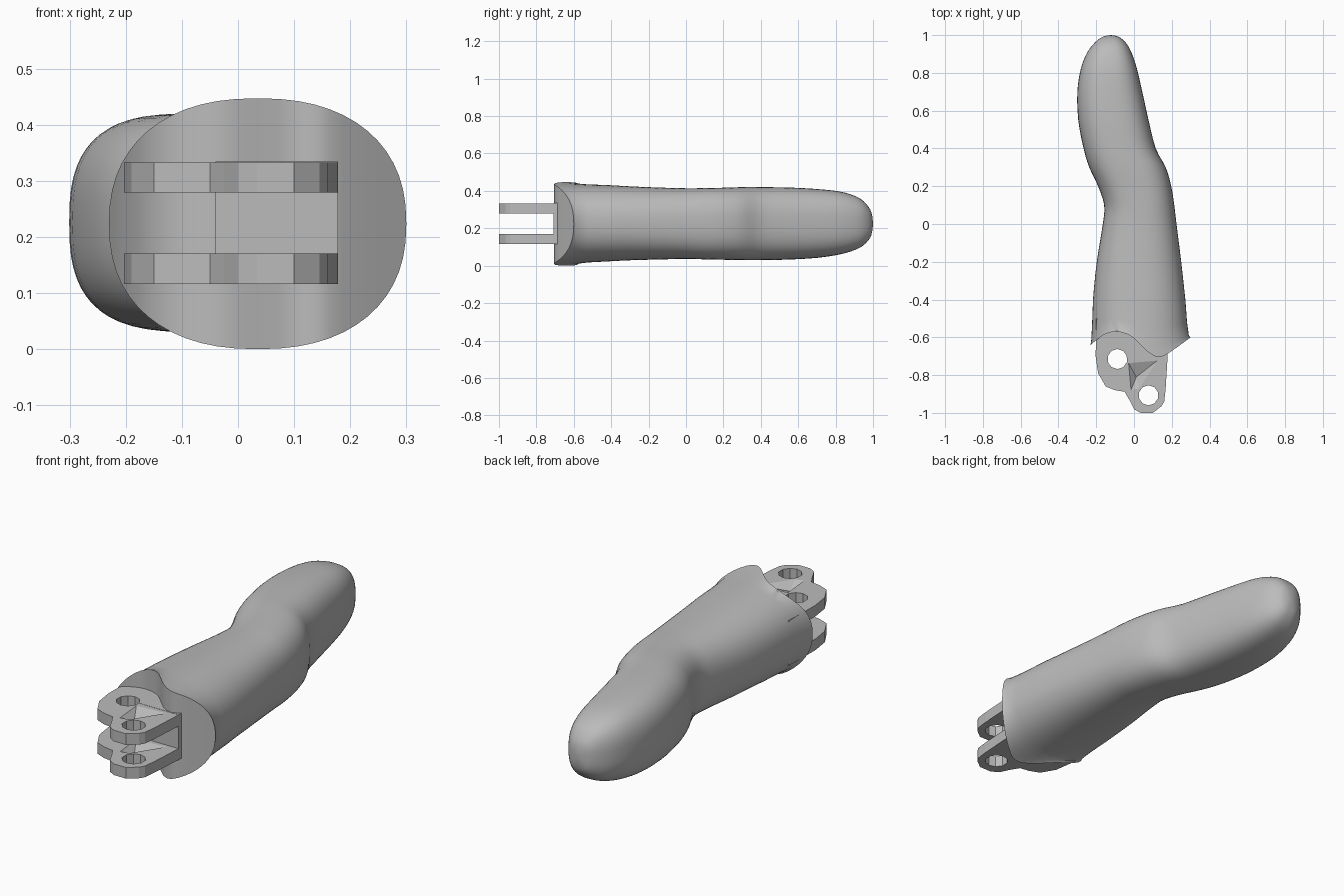
import bpy, bmesh, math
from mathutils import Vector

if "Cube" in bpy.data.objects:
    bpy.data.objects.remove(bpy.data.objects["Cube"])

grey = bpy.data.materials.new("plain grey")
grey.use_nodes = True
grey.diffuse_color = (0.5, 0.5, 0.5, 1)
grey.node_tree.nodes["Principled BSDF"].inputs["Base Color"].default_value = (0.5, 0.5, 0.5, 1)


def make_object(name, bm):
    bmesh.ops.recalc_face_normals(bm, faces=bm.faces)
    mesh = bpy.data.meshes.new(name)
    bm.to_mesh(mesh)
    bm.free()
    mesh.materials.append(grey)
    obj = bpy.data.objects.new(name, mesh)
    bpy.context.collection.objects.link(obj)
    return obj


def select_only(obj):
    bpy.ops.object.select_all(action='DESELECT')
    obj.select_set(True)
    bpy.context.view_layer.objects.active = obj


def extrude_outline(name, points, z_low, z_high):
    bm = bmesh.new()
    face = bm.faces.new([bm.verts.new((x, y, z_low)) for x, y in points])
    top = bmesh.ops.extrude_face_region(bm, geom=[face])["geom"]
    bmesh.ops.translate(bm, vec=(0, 0, z_high - z_low),
                        verts=[v for v in top if isinstance(v, bmesh.types.BMVert)])
    return make_object(name, bm)


def cut(target, cutter):
    cutter.hide_render = True
    mod = target.modifiers.new("cut", 'BOOLEAN')
    mod.operation = 'DIFFERENCE'
    mod.solver = 'EXACT'
    mod.object = cutter
    select_only(target)
    bpy.ops.object.modifier_apply(modifier=mod.name)
    bpy.data.objects.remove(cutter)


def spline(a, b, c, d, t):
    return 0.5 * (2 * b + (c - a) * t + (2 * a - 5 * b + 4 * c - d) * t * t
                  + (3 * b - a - 3 * c + d) * t ** 3)


def curve(points, steps):
    """Smooth run of vectors through the given points."""
    p = [Vector(q) for q in points]
    p = [p[0] * 2 - p[1]] + p + [p[-1] * 2 - p[-2]]
    out = [spline(*p[i:i + 4], k / steps) for i in range(len(p) - 3) for k in range(steps)]
    return out + [p[-2]]


# Finger body: y, then left and right x, bottom and top z of each section
outline = [
    (-.64, -.23, .3), (-.4, -.217, .272), (-.2, -.197, .25), (0, -.165, .225),
    (.1, -.158, .213), (.2, -.19, .197), (.3, -.237, .168), (.4, -.267, .115),
    (.55, -.295, .077), (.7, -.3, .044), (.82, -.282, .016), (.9, -.252, -.01),
    (.95, -.217, -.036), (.985, -.178, -.07), (.997, -.145, -.1)]
heights = [(0, .447), (.024, .43), (.032, .42), (.036, .414), (.034, .415), (.032, .417),
           (.03, .42), (.03, .42), (.033, .418), (.042, .41), (.06, .397), (.083, .374),
           (.11, .345), (.15, .3), (.19, .26)]
ys = curve([(o[0], o[1], o[2]) for o in outline], 3)
zs = curve([(h[0], h[1], 0) for h in heights], 3)

# Wavy front edge of the body, seen from above
front_edge = curve([(-.235, -.645, 0), (-.2, -.615, 0), (-.15, -.582, 0), (-.09, -.57, 0),
                    (-.02, -.59, 0), (.04, -.645, 0), (.09, -.69, 0), (.14, -.705, 0),
                    (.2, -.672, 0), (.3, -.6, 0)], 4)


def front_y(x):
    for a, b in zip(front_edge, front_edge[1:]):
        if x <= b.x:
            return a.y + (b.y - a.y) * (x - a.x) / (b.x - a.x)
    return front_edge[-1].y


SIDES = 56
bm = bmesh.new()
rings = []
for n, (s, h) in enumerate(zip(ys, zs)):
    y, left, right = s
    power = 2 / (2.3 + 0.35 * min(1, max(0, y + 0.6)))
    ring = []
    for i in range(SIDES):
        a = math.tau * i / SIDES
        c, d = math.cos(a), math.sin(a)
        x = (left + right) / 2 + (right - left) / 2 * math.copysign(abs(c) ** power, c)
        z = (h.x + h.y) / 2 + (h.y - h.x) / 2 * math.copysign(abs(d) ** power, d)
        # the first sections ease from the wavy edge to straight
        ease = max(0, 1 - n / 3)
        ring.append(bm.verts.new((x, y + (front_y(x) - y) * ease, z)))
    rings.append(ring)
for r, q in zip(rings, rings[1:]):
    for i in range(SIDES):
        j = (i + 1) % SIDES
        bm.faces.new((r[i], r[j], q[j], q[i]))
# Front wall in upright strips, then the rounded tip
first = rings[0]
for i in range(SIDES // 2):
    loop = [first[i], first[i + 1], first[(-i - 1) % SIDES], first[-i % SIDES]]
    bm.faces.new(list(dict.fromkeys(loop)))
tip = bm.verts.new((-.122, 1, .225))
for i in range(SIDES):
    bm.faces.new((rings[-1][i], rings[-1][(i + 1) % SIDES], tip))
body = make_object("finger_body", bm)
select_only(body)
bpy.ops.object.shade_smooth_by_angle(angle=math.radians(40))

# Hinge block between the lugs
extrude_outline("hinge_block", [(-.04, -.708), (.178, -.708), (.178, -.55), (-.04, -.5)],
                .116, .334)

# Two flat hinge lugs, each with two pin holes and a shallow groove between them
lug = [(-.2, -.5), (-.203, -.7), (-.19, -.79), (-.15, -.86), (-.1, -.88), (-.05, -.888),
       (-.025, -.93), (0, -.98), (.035, -1), (.1, -1), (.145, -.965), (.16, -.94),
       (.167, -.88), (.178, -.7), (.178, -.5)]
pins = [(-.088, -.715, .053), (.077, -.907, .053)]
for name, low, high in (("lower_lug", .116, .17), ("upper_lug", .279, .333)):
    plate = extrude_outline(name, lug, low, high)
    for x, y, radius in pins:
        circle = [(x + radius * math.cos(math.tau * (k + .5) / 10),
                   y + radius * math.sin(math.tau * (k + .5) / 10)) for k in range(10)]
        cut(plate, extrude_outline("pin_cutter", circle, low - .05, high + .05))
    # groove: an upside-down pyramid
    bm = bmesh.new()
    rim = [bm.verts.new((x, y, high + .005))
           for x, y in ((-.035, -.725), (.14, -.71), (.03, -.88), (-.02, -.89))]
    point = bm.verts.new((.012, -.81, high - .032))
    bm.faces.new(rim)
    for a, b in zip(rim, rim[1:] + rim[:1]):
        bm.faces.new((a, b, point))
    cut(plate, make_object("groove_cutter", bm))
